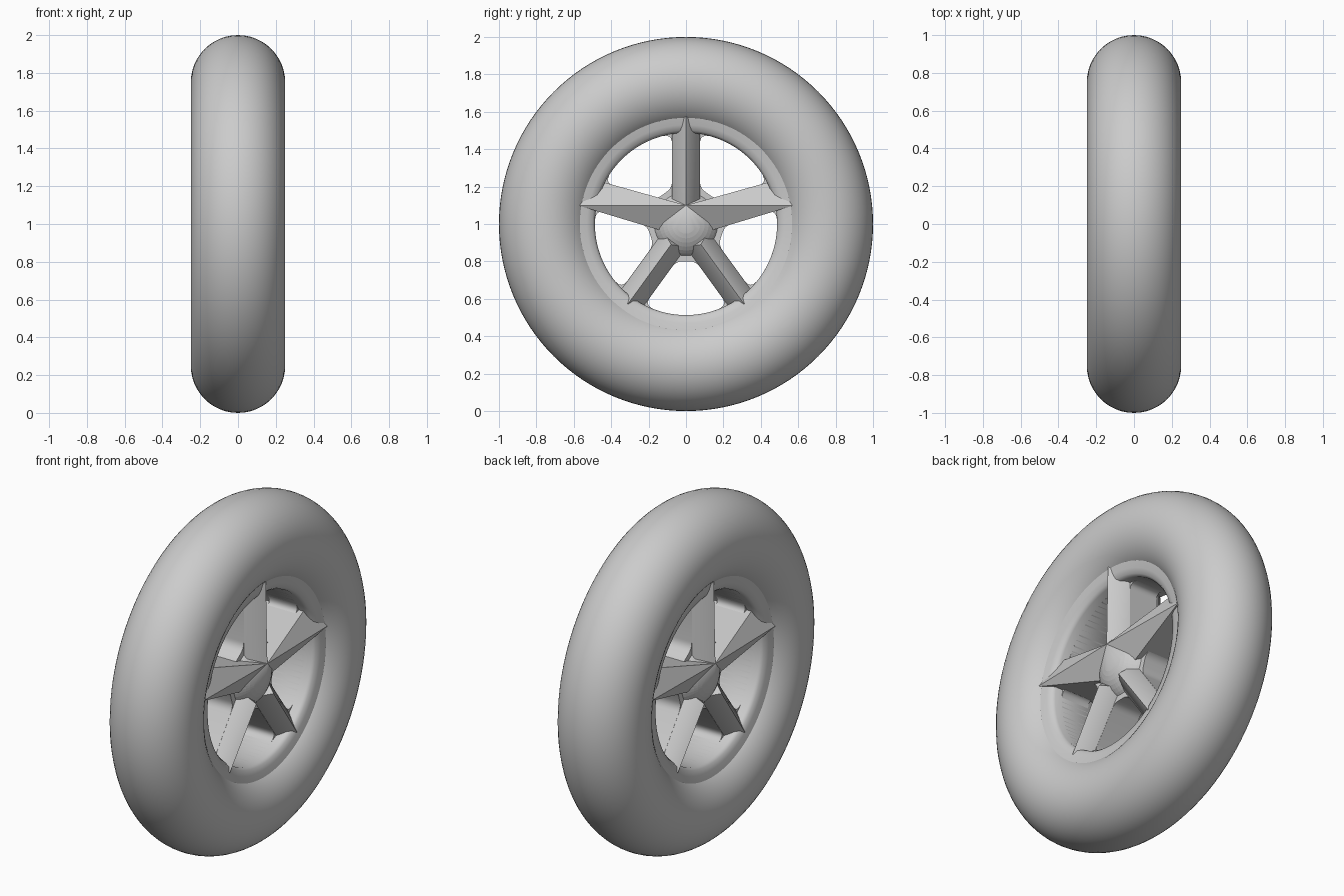
import bpy, bmesh, math
from mathutils import Vector

if "Cube" in bpy.data.objects:
    bpy.data.objects.remove(bpy.data.objects["Cube"])

# Wheel frame: local x -> world y, local y -> world z, local z -> world x (axle)
ROT = (math.pi / 2, 0, math.pi / 2)
LOC = (0, 0, 1)
TUBE, RING = 0.25, 0.75
RIM, HALF, WEB, RIDGE = 0.487, 0.075, 0.09, 0.19


def smooth(ob, angle=35):
    bpy.ops.object.select_all(action='DESELECT')
    ob.select_set(True)
    bpy.context.view_layer.objects.active = ob
    bpy.ops.object.shade_smooth_by_angle(angle=math.radians(angle))


def add_object(name, data):
    ob = bpy.data.objects.new(name, data)
    bpy.context.collection.objects.link(ob)
    ob.location, ob.rotation_euler = LOC, ROT
    return ob


def finish(name, bm, angle):
    bmesh.ops.recalc_face_normals(bm, faces=bm.faces)
    me = bpy.data.meshes.new(name)
    bm.to_mesh(me)
    bm.free()
    smooth(add_object(name, me), angle)


def polar(r, a):
    return Vector((r * math.cos(a), r * math.sin(a)))


def fillet(a, corner, b, n=6):
    return [a * (1 - t) ** 2 + corner * 2 * t * (1 - t) + b * t * t
            for t in (i / n for i in range(n + 1))]


# Tyre
bpy.ops.mesh.primitive_torus_add(major_segments=128, minor_segments=48,
                                 major_radius=RING, minor_radius=TUBE,
                                 location=LOC, rotation=ROT)
tyre = bpy.context.object
tyre.name = "tyre"
smooth(tyre, 60)

# Rim: inner wall flaring out into the tyre sides
bm = bmesh.new()
profile = [(0.575, -0.172), (0.53, -0.163), (0.5, -0.153), (RIM, -0.135),
           (RIM, 0.135), (0.5, 0.153), (0.53, 0.163), (0.575, 0.172)]
N = 96
rings = [[bm.verts.new((*polar(r, i * math.tau / N), z)) for i in range(N)]
         for r, z in profile]
for a, b in zip(rings, rings[1:] + rings[:1]):
    for i in range(N):
        j = (i + 1) % N
        bm.faces.new((a[i], a[j], b[j], b[i]))
finish("rim", bm, 50)


def window():
    """Rounded opening between two spokes, pointing along local +x."""
    half = math.radians(36)
    d = 0.2
    inner = Vector((d, (d - HALF / math.sin(half)) * math.tan(half)))
    ang = half - math.asin(HALF / RIM)
    outer = polar(RIM, ang)
    side = (outer - inner).normalized()
    arc_a = ang - 0.11
    arc = [polar(RIM, arc_a * (1 - i / 8)) for i in range(1, 9)]
    upper = fillet(Vector((d, inner.y * 0.35)), inner, inner + side * 0.035)
    upper += fillet(outer - side * 0.05, outer, polar(RIM, arc_a))
    upper += arc
    lower = [Vector((p.x, -p.y)) for p in reversed(upper[:-1])]
    return upper + lower


# Pierced wheel disc: filled outline with five openings
curve = bpy.data.curves.new("wheel_disc", 'CURVE')
curve.dimensions = '2D'
curve.fill_mode = 'BOTH'
curve.extrude = WEB


def add_loop(points):
    sp = curve.splines.new('POLY')
    sp.points.add(len(points) - 1)
    for p, co in zip(sp.points, points):
        p.co = (co.x, co.y, 0, 1)
    sp.use_cyclic_u = True


add_loop([polar(0.51, i * math.tau / 96) for i in range(96)])
for k in range(5):
    a = math.radians(-90 + 72 * k)
    c, s = math.cos(a), math.sin(a)
    add_loop([Vector((p.x * c - p.y * s, p.x * s + p.y * c)) for p in window()])
disc = add_object("wheel_disc", curve)
bpy.ops.object.select_all(action='DESELECT')
disc.select_set(True)
bpy.context.view_layer.objects.active = disc
bpy.ops.object.convert(target='MESH')
smooth(bpy.context.object, 30)


def spoke(name, angle, ridge_start, ridge_end, height, eave):
    """Spoke with a raised ridge on both faces."""
    along = polar(1, math.radians(angle))
    across = Vector((-along.y, along.x))
    bm = bmesh.new()
    for z in (-1, 1):
        for r in (0.1, 0.54):
            for w in (-1, 1):
                p = along * r + across * w * (HALF - 0.001)
                bm.verts.new((p.x, p.y, z * eave))
        bm.verts.new((*ridge_start, z * height))
        bm.verts.new((*ridge_end, z * (height - 0.01)))
    bmesh.ops.convex_hull(bm, input=bm.verts)
    finish(name, bm, 50)


# Spokes: the three upper ridges meet above the axle in a T
spoke("top_spoke", 90, (0, 0.1), (0, 0.6), RIDGE, 0.11)
for side, name in ((1, "right"), (-1, "left")):
    spoke("upper_" + name + "_spoke", 90 - 72 * side,
          (0, 0.1), (0.58 * side, 0.1), RIDGE, 0.11)
    spoke("lower_" + name + "_spoke", 90 - 144 * side,
          (0.08 * side, -0.11), (0.31 * side, -0.427), 0.175, WEB)

# Domed hub drawn up to the point where the ridges meet
bm = bmesh.new()
bmesh.ops.create_uvsphere(bm, u_segments=48, v_segments=24, radius=1)
for v in bm.verts:
    v.co = (v.co.x * 0.2, v.co.y * 0.2, v.co.z * 0.17)
for z in (-1, 1):
    bm.verts.new((0, 0.1, z * RIDGE))
hull = bmesh.ops.convex_hull(bm, input=bm.verts)
loose = {g for g in hull["geom_interior"] if isinstance(g, bmesh.types.BMVert)}
bmesh.ops.delete(bm, geom=list(loose), context='VERTS')
finish("hub", bm, 60)
